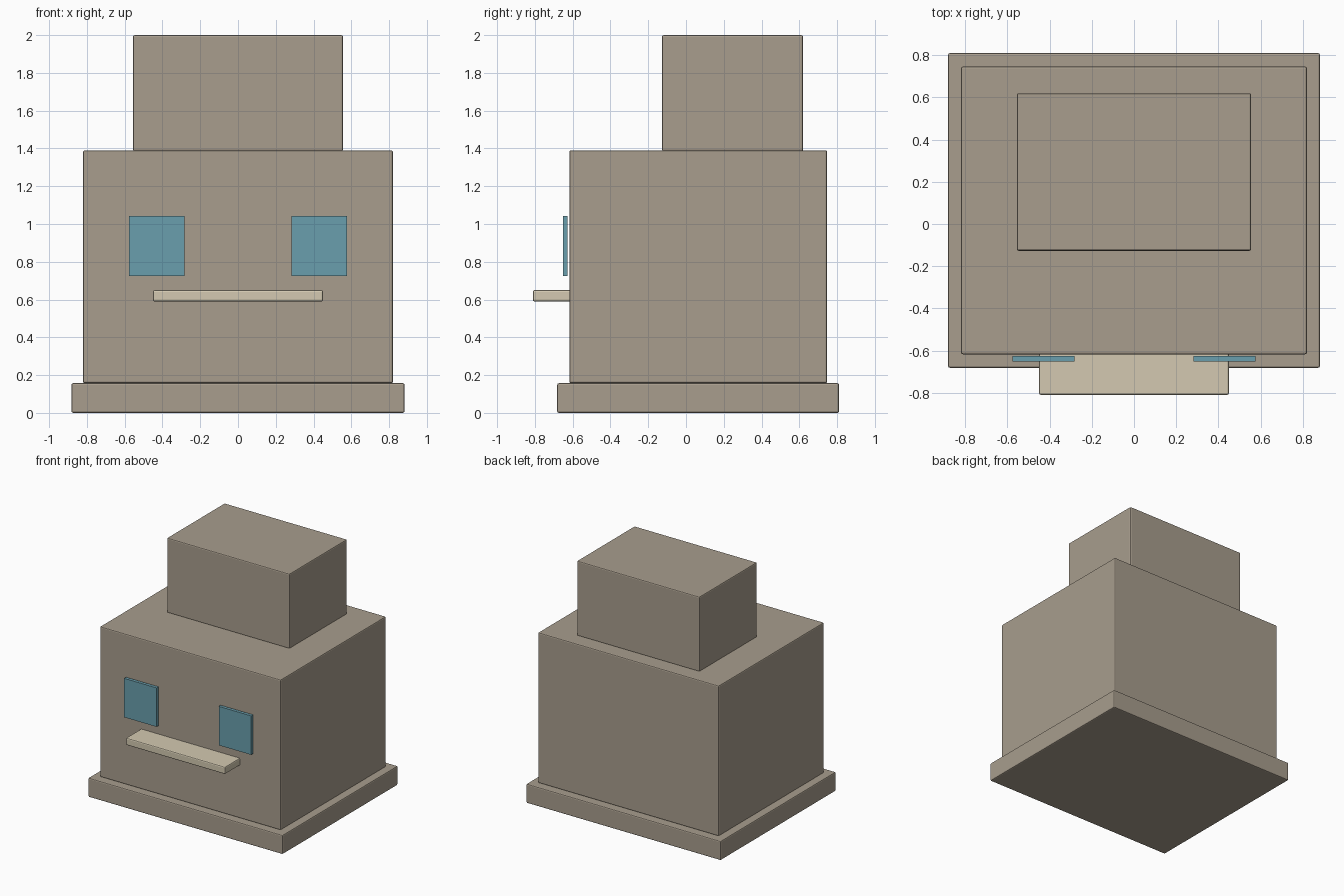
import bpy

if "Cube" in bpy.data.objects:
    bpy.data.objects.remove(bpy.data.objects["Cube"])


def material(name, rgb):
    # sRGB 0-255 to linear
    m = bpy.data.materials.new(name)
    lin = [((c / 255 + 0.055) / 1.055) ** 2.4 for c in rgb]
    m.diffuse_color = (*lin, 1)
    m.use_nodes = True
    m.node_tree.nodes["Principled BSDF"].inputs["Base Color"].default_value = m.diffuse_color
    return m


stone = material("warm_grey_stone", (168, 157, 141))
glass = material("blue_glass", (106, 159, 173))
cream = material("cream", (211, 201, 177))


def box(name, x, y, z, mat, bevel):
    """Bevelled box from (min, max) ranges on each axis."""
    ranges = (x, y, z)
    bpy.ops.mesh.primitive_cube_add(size=1, location=[(a + b) / 2 for a, b in ranges])
    ob = bpy.context.object
    ob.name = name
    ob.scale = [b - a for a, b in ranges]
    bpy.ops.object.transform_apply(location=False, rotation=False, scale=True)
    ob.data.materials.append(mat)
    if bevel:
        mod = ob.modifiers.new("Bevel", 'BEVEL')
        mod.width = bevel
        mod.segments = 2
    return ob


# Stacked building volumes
box("base_plinth", (-0.882, 0.882), (-0.682, 0.811), (0, 0.157), stone, 0.009)
box("main_block", (-0.82, 0.82), (-0.618, 0.747), (0.157, 1.39), stone, 0.009)
box("upper_block", (-0.556, 0.556), (-0.127, 0.62), (1.385, 2.0), stone, 0.009)

# Ledge under the windows
box("front_ledge", (-0.45, 0.45), (-0.811, -0.6), (0.59, 0.65), cream, 0.009)

# Pair of window panes standing just off the front wall
for side, name in ((-1, "left_window"), (1, "right_window")):
    xs = sorted((side * 0.282, side * 0.576))
    box(name, xs, (-0.652, -0.627), (0.724, 1.043), glass, 0)
